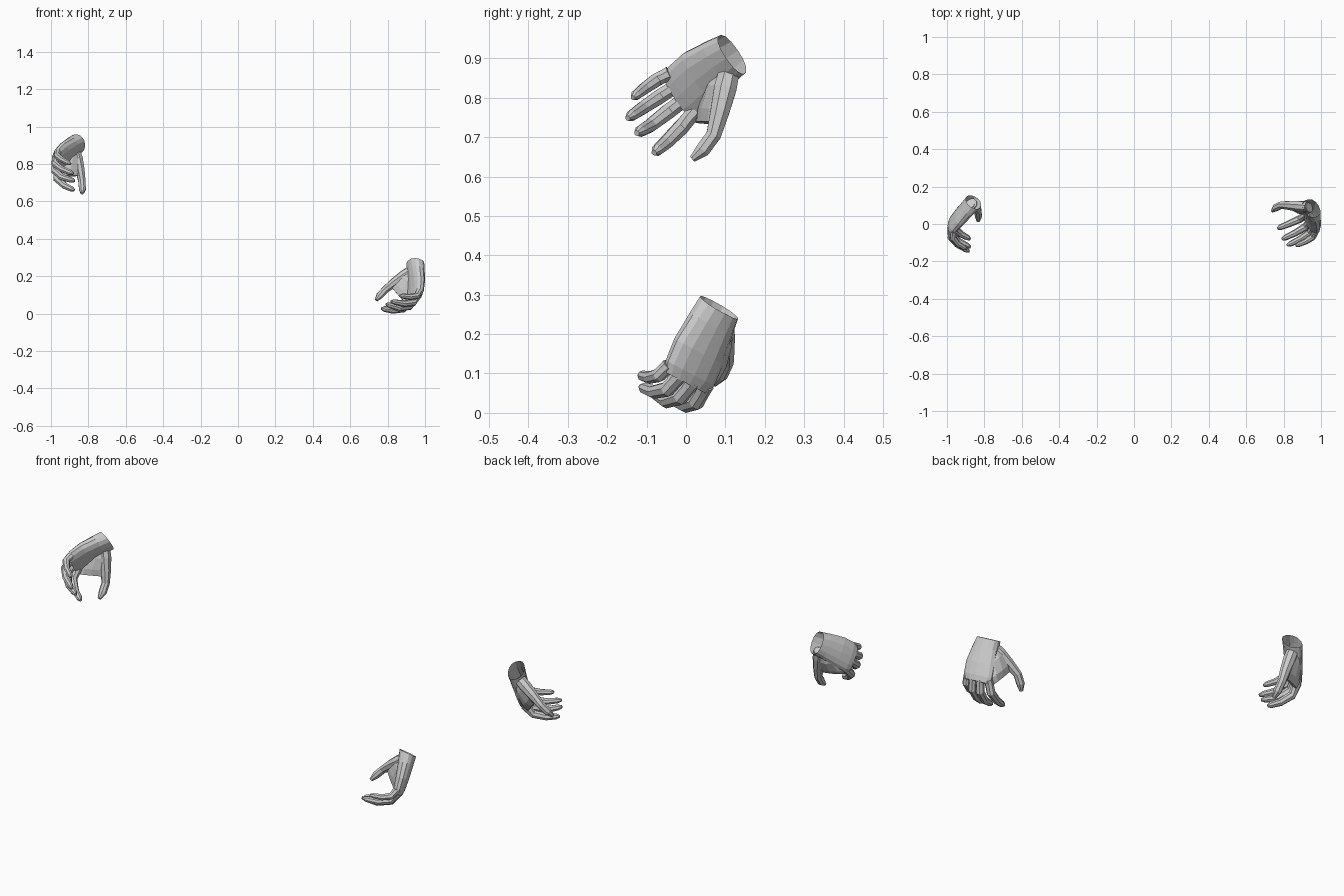
import bpy, bmesh, math
from mathutils import Vector as V, Matrix

if "Cube" in bpy.data.objects:
    bpy.data.objects.remove(bpy.data.objects["Cube"])


def frame(a, f, hand):
    """Axes of a hand: across the palm, along the fingers, out of the palm."""
    a = V(a).normalized()
    f = V(f)
    f = (f - a * f.dot(a)).normalized()
    return Matrix((a, f, a.cross(f) * hand)).transposed()


# Pose of each hand: wrist position and axes (second hand is the mirror type)
WRIST_A = V((-0.858, 0.117, 0.91))
FRAME_A = frame((0, 0.56, -0.83), (-0.545, -0.695, -0.47), -1)
WRIST_B = V((0.948, 0.084, 0.29))
FRAME_B = frame((-0.457, 0.787, -0.411), (-0.013, -0.465, -0.886), 1)
ACROSS = FRAME_A.col[0]
A_TO_B = FRAME_B @ FRAME_A.transposed()


def loft(bm, sections, sides, cap_start=True, power=1.0):
    """Skin a row of (centre, half axis, half axis) oval sections."""
    rings = []
    for c, u, v in sections:
        ring = []
        for i in range(sides):
            t = 2 * math.pi * (i + 0.5) / sides
            x, y = math.cos(t), math.sin(t)
            x = math.copysign(abs(x) ** power, x)
            y = math.copysign(abs(y) ** power, y)
            ring.append(bm.verts.new(V(c) + V(u) * x + V(v) * y))
        rings.append(ring)
    for r, s in zip(rings, rings[1:]):
        for i in range(sides):
            j = (i + 1) % sides
            bm.faces.new((r[i], r[j], s[j], s[i]))
    bm.faces.new(rings[-1])
    if cap_start:
        bm.faces.new(rings[0])


def digit(bm, joints, radii, ref, sides=8):
    """Tapered tube through the joints of a finger or thumb."""
    pts = [V(p) for p in joints]
    sections = []
    for i, (p, r) in enumerate(zip(pts, radii)):
        t = (pts[min(i + 1, len(pts) - 1)] - pts[max(i - 1, 0)]).normalized()
        u = (ref - t * ref.dot(t)).normalized()
        sections.append((p, u * r, t.cross(u) * r))
    loft(bm, sections, sides)


# Finger joints: knuckle, middle joint, end joint, tip, thickness
FINGERS = [
    ((-0.966, 0.025, 0.768), (-0.968, -0.015, 0.722),
     (-0.928, -0.052, 0.685), (-0.876, -0.081, 0.660), 1.05),
    ((-0.974, 0.002, 0.800), (-0.980, -0.045, 0.765),
     (-0.941, -0.090, 0.730), (-0.874, -0.125, 0.710), 1.05),
    ((-0.973, -0.022, 0.832), (-0.979, -0.068, 0.802),
     (-0.943, -0.110, 0.774), (-0.881, -0.148, 0.748), 1.0),
    ((-0.962, -0.042, 0.862), (-0.967, -0.075, 0.845),
     (-0.942, -0.105, 0.824), (-0.895, -0.135, 0.800), 0.92),
]

# Palm: centre, half width, half thickness, thickness direction
BACK = V((-0.84, 0.452, 0.305))
WRIST_BACK = V((-0.9, 0.33, 0.22))
PALM = [
    ((-0.858, 0.117, 0.910), 0.058, 0.045, WRIST_BACK),
    ((-0.887, 0.086, 0.889), 0.065, 0.039, BACK),
    ((-0.932, 0.037, 0.852), 0.076, 0.033, BACK),
    ((-0.964, 0.000, 0.819), 0.076, 0.028, BACK),
    ((-0.977, -0.018, 0.803), 0.066, 0.023, BACK),
]


def make_hand(name, transform):
    bm = bmesh.new()
    # palm, left open at the wrist
    loft(bm, [(c, ACROSS * w, n * h) for c, w, h, n in PALM], 14, False, 0.88)
    # four fingers
    for k, p, d, t, s in FINGERS:
        k, p, d, t = map(V, (k, p, d, t))
        path = [k, k.lerp(p, 0.5), p, d, d.lerp(t, 0.75), t]
        digit(bm, path, [r * s for r in
                         (0.021, 0.0195, 0.02, 0.0175, 0.0145, 0.007)], ACROSS)
    # thumb with a fleshy base
    digit(bm, [(-0.868, 0.110, 0.868), (-0.858, 0.100, 0.825),
               (-0.844, 0.086, 0.765), (-0.834, 0.070, 0.705),
               (-0.832, 0.042, 0.667), (-0.833, 0.016, 0.644)],
          (0.028, 0.031, 0.026, 0.0205, 0.020, 0.009), V((1, 0, 0)))
    # web of flesh between thumb and index finger
    n = V((0.32, -0.87, 0.38))
    loft(bm, [((-0.880, 0.106, 0.872), (-0.027, -0.012, 0), n * 0.024),
              ((-0.892, 0.084, 0.82), (-0.050, -0.020, 0), n * 0.033),
              ((-0.902, 0.061, 0.765), (-0.062, -0.024, 0), n * 0.024),
              ((-0.904, 0.047, 0.737), (-0.058, -0.024, 0), n * 0.009)], 10)
    bmesh.ops.transform(bm, matrix=transform, verts=bm.verts)
    bmesh.ops.recalc_face_normals(bm, faces=bm.faces)
    mesh = bpy.data.meshes.new(name)
    bm.to_mesh(mesh)
    bm.free()
    ob = bpy.data.objects.new(name, mesh)
    bpy.context.collection.objects.link(ob)
    return ob


make_hand("raised_hand", Matrix.Identity(4))
low = make_hand("lowered_hand", Matrix.Translation(WRIST_B)
                @ A_TO_B.to_4x4() @ Matrix.Translation(-WRIST_A))
# rest the lower hand on the ground plane
drop = min(v.co.z for v in low.data.vertices)
low.data.transform(Matrix.Translation((0, 0, -drop)))
